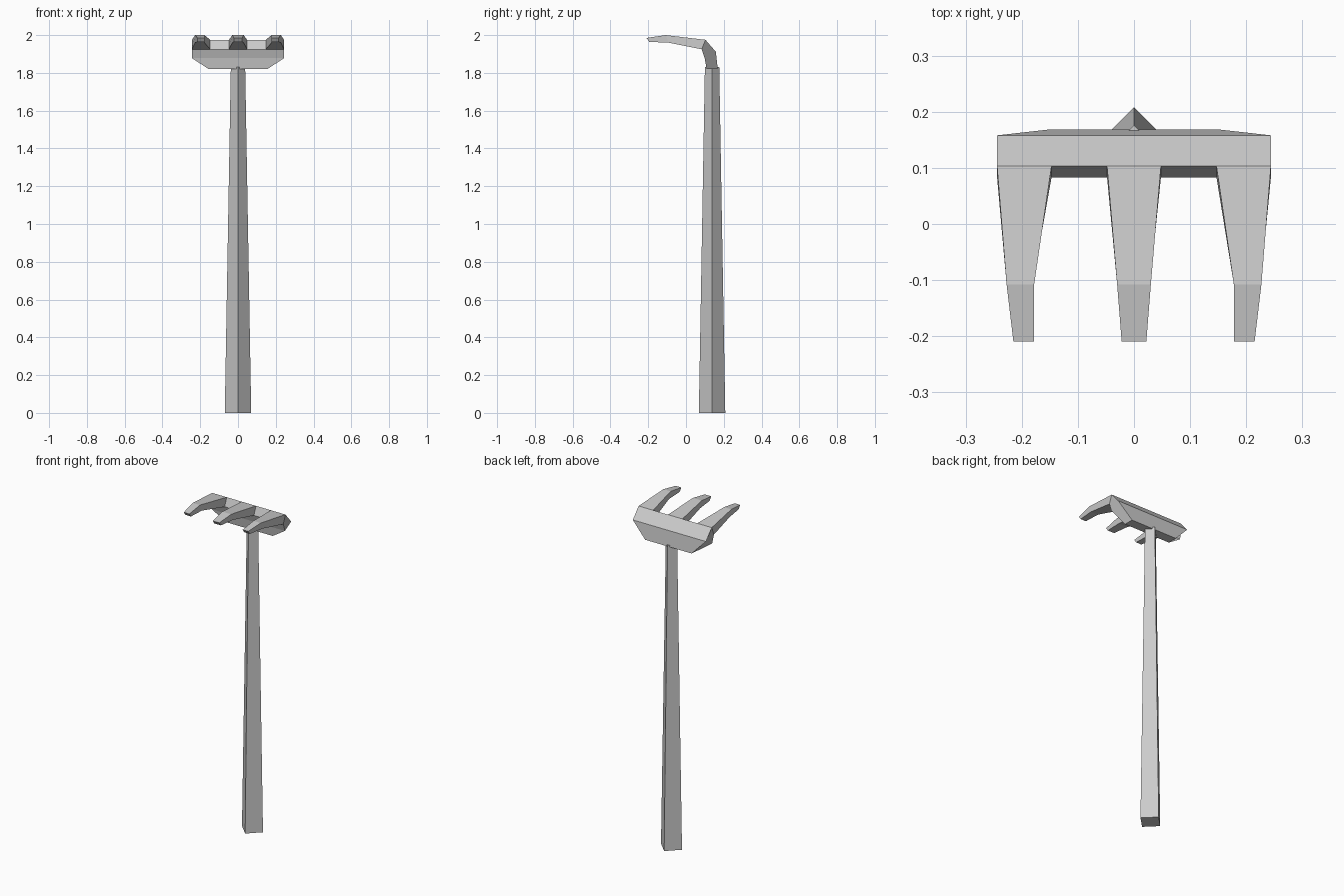
import bpy
import bmesh

cube = bpy.data.objects.get("Cube")
if cube:
    bpy.data.objects.remove(cube, do_unlink=True)

# One plain grey for the whole tool
grey = bpy.data.materials.new("plain_grey")
grey.use_nodes = True
colour = (0.6, 0.6, 0.6, 1)
grey.diffuse_color = colour
grey.node_tree.nodes["Principled BSDF"].inputs["Base Color"].default_value = colour


def loft(name, rings, cap_start=True):
    """Join rings of equal point count into a flat-shaded solid."""
    bm = bmesh.new()
    loops = [[bm.verts.new(p) for p in ring] for ring in rings]
    n = len(loops[0])
    for a, b in zip(loops, loops[1:]):
        for i in range(n):
            j = (i + 1) % n
            bm.faces.new((a[i], a[j], b[j], b[i]))
    if cap_start:
        bm.faces.new(loops[0][::-1])
    bm.faces.new(loops[-1])
    bmesh.ops.recalc_face_normals(bm, faces=bm.faces[:])
    mesh = bpy.data.meshes.new(name)
    bm.to_mesh(mesh)
    bm.free()
    mesh.materials.append(grey)
    obj = bpy.data.objects.new(name, mesh)
    bpy.context.collection.objects.link(obj)
    return obj


# Handle: tapered square shaft turned on its corner
def diamond(r, z, y=0.138):
    return [(r, y, z), (0, y + r, z), (-r, y, z), (0, y - r, z)]


loft("handle", [diamond(0.07, 0), diamond(0.038, 1.83)])

# Head bar: (half width, y, z) profile mirrored to both ends
bar = [(0.244, 0.103, 1.975), (0.244, 0.158, 1.912), (0.155, 0.168, 1.82),
       (0.155, 0.109, 1.82), (0.244, 0.099, 1.878), (0.244, 0.083, 1.925)]
loft("head_bar", [[(s * x, y, z) for x, y, z in bar] for s in (-1, 1)])

# Tines: root, bend and tip, each with top and underside (y, z)
stations = [((0.103, 1.975), (0.083, 1.925)),
            ((-0.108, 2.0), (-0.092, 1.96)),
            ((-0.209, 1.985), (-0.194, 1.964))]


def tine(name, spans):
    rings = []
    for (lo, hi), (top, under) in zip(spans, stations):
        rings.append([(lo, *top), (hi, *top), (hi, *under), (lo, *under)])
    loft(name, rings, cap_start=False)


tine("middle_tine", [(-w, w) for w in (0.048, 0.03, 0.022)])
outer = [(0.147, 0.244), (0.178, 0.227), (0.178, 0.215)]
tine("left_tine", outer)
tine("right_tine", [(-b, -a) for a, b in outer])
